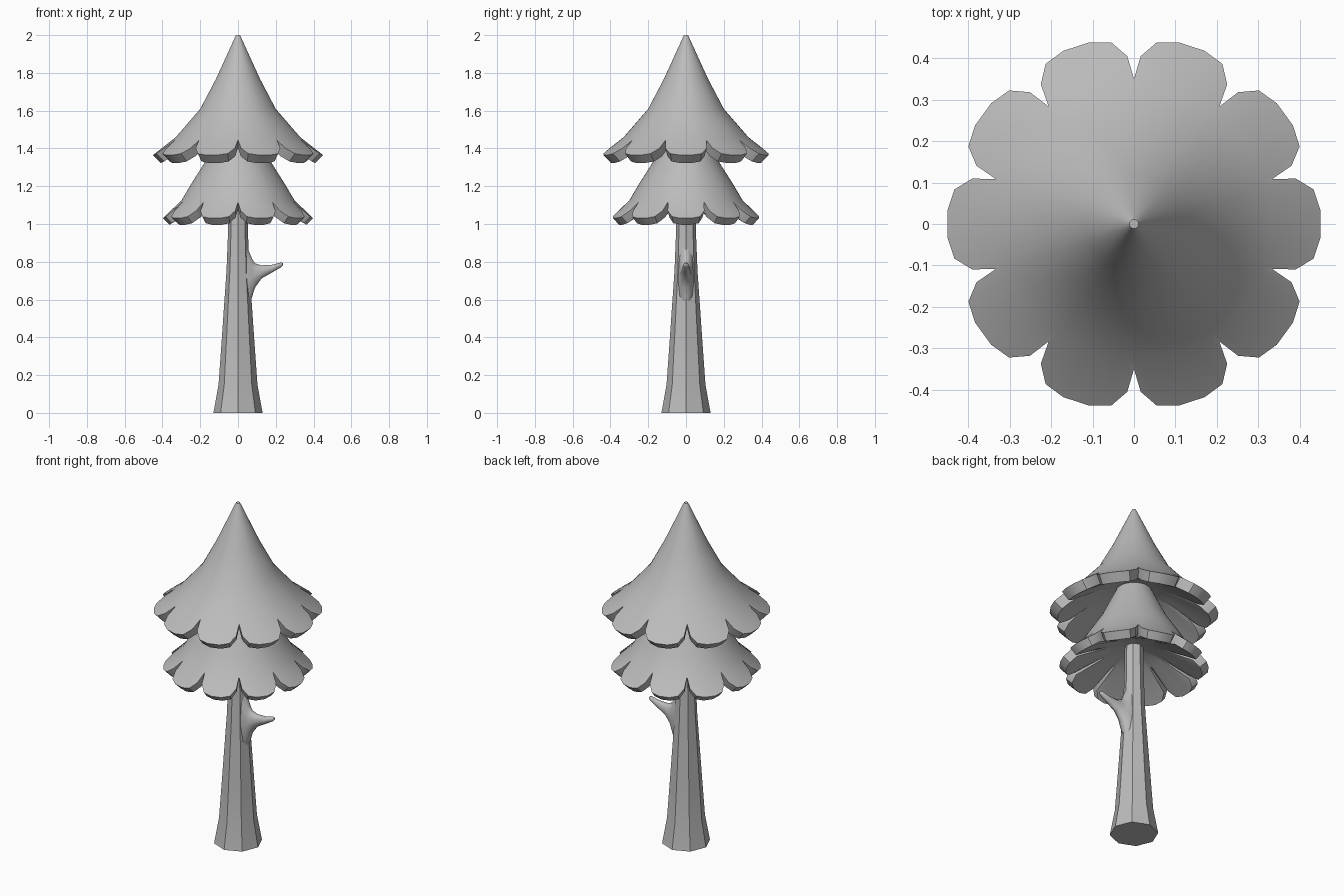
import bpy, bmesh
from math import sin, cos, pi, radians

cube = bpy.data.objects.get("Cube")
if cube:
    bpy.data.objects.remove(cube)

grey = bpy.data.materials.new("plain_grey")
grey.use_nodes = True
colour = (0.5, 0.5, 0.5, 1)
grey.diffuse_color = colour
grey.node_tree.nodes["Principled BSDF"].inputs["Base Color"].default_value = colour


def loft(name, rings, angle=35):
    """Skin a list of equal-sized point rings and cap both ends."""
    bm = bmesh.new()
    loops = [[bm.verts.new(p) for p in ring] for ring in rings]
    n = len(loops[0])
    for a, b in zip(loops, loops[1:]):
        for i in range(n):
            j = (i + 1) % n
            bm.faces.new((a[i], a[j], b[j], b[i]))
    bm.faces.new(loops[0])
    bm.faces.new(loops[-1])
    bmesh.ops.recalc_face_normals(bm, faces=bm.faces)
    mesh = bpy.data.meshes.new(name)
    bm.to_mesh(mesh)
    bm.free()
    mesh.materials.append(grey)
    obj = bpy.data.objects.new(name, mesh)
    bpy.context.collection.objects.link(obj)
    bpy.ops.object.select_all(action="DESELECT")
    obj.select_set(True)
    bpy.context.view_layer.objects.active = obj
    bpy.ops.object.shade_smooth_by_angle(angle=radians(angle))
    return obj


def circle(r, z, sides=8):
    return [(r * cos(2 * pi * i / sides), r * sin(2 * pi * i / sides), z)
            for i in range(sides)]


def height_at(profile, r):
    """Height of the profile at a radius, carrying on the last slope."""
    for (r0, z0), (r1, z1) in zip(profile, profile[1:]):
        if r <= r1:
            break
    return z0 + (z1 - z0) * (r - r0) / (r1 - r0)


# One scallop: angle from its middle in degrees, radius of the rim
SCALLOP = [(-18, 0.35), (-15.7, 0.405), (-10.9, 0.441), (-4.2, 0.451),
           (4.2, 0.451), (10.9, 0.441), (15.7, 0.405)]
PETALS = 10


def foliage(name, profile, underside, scale, lip):
    columns = [(radians(36 * k + a), r * scale)
               for k in range(PETALS) for a, r in SCALLOP]

    def ring(r, z):
        return [(r * cos(a), r * sin(a), z) for a, _ in columns]

    def rim(inset, drop):
        return [((r - inset) * cos(a), (r - inset) * sin(a),
                 height_at(profile, r) - drop) for a, r in columns]

    rings = [ring(r, z) for r, z in profile[:-1]]
    rings += [rim(0, 0), rim(lip, lip)]
    rings += [ring(r, z) for r, z in underside]
    return loft(name, rings)


# Foliage tiers
foliage("upper_foliage",
        [(0.011, 2.0), (0.116, 1.77), (0.2, 1.61), (0.33, 1.46), (0.451, 1.365)],
        [(0.2, 1.46), (0.09, 1.5)], 1.0, 0.042)
foliage("lower_foliage",
        [(0.09, 1.51), (0.18, 1.32), (0.25, 1.21), (0.3, 1.125), (0.4, 1.03)],
        [(0.17, 1.11), (0.045, 1.15)], 0.885, 0.035)

# Trunk
loft("trunk", [circle(r, z) for r, z in
               [(0.13, 0), (0.103, 0.15), (0.088, 0.36), (0.075, 0.55),
                (0.061, 0.75), (0.053, 0.95), (0.05, 1.17)]], 40)

# Branch flaring out of the trunk: x, lower z, upper z, half width in y
BRANCH = [(0.02, 0.48, 0.98, 0.045), (0.048, 0.52, 0.89, 0.042),
          (0.075, 0.61, 0.82, 0.036), (0.09, 0.66, 0.795, 0.031),
          (0.125, 0.71, 0.783, 0.025), (0.18, 0.742, 0.785, 0.018),
          (0.228, 0.77, 0.797, 0.013), (0.237, 0.78, 0.793, 0.006)]
loft("branch", [[(x, w * cos(t), (lo + hi) / 2 + (hi - lo) / 2 * sin(t))
                 for t in (2 * pi * i / 10 for i in range(10))]
                for x, lo, hi, w in BRANCH], 60)
